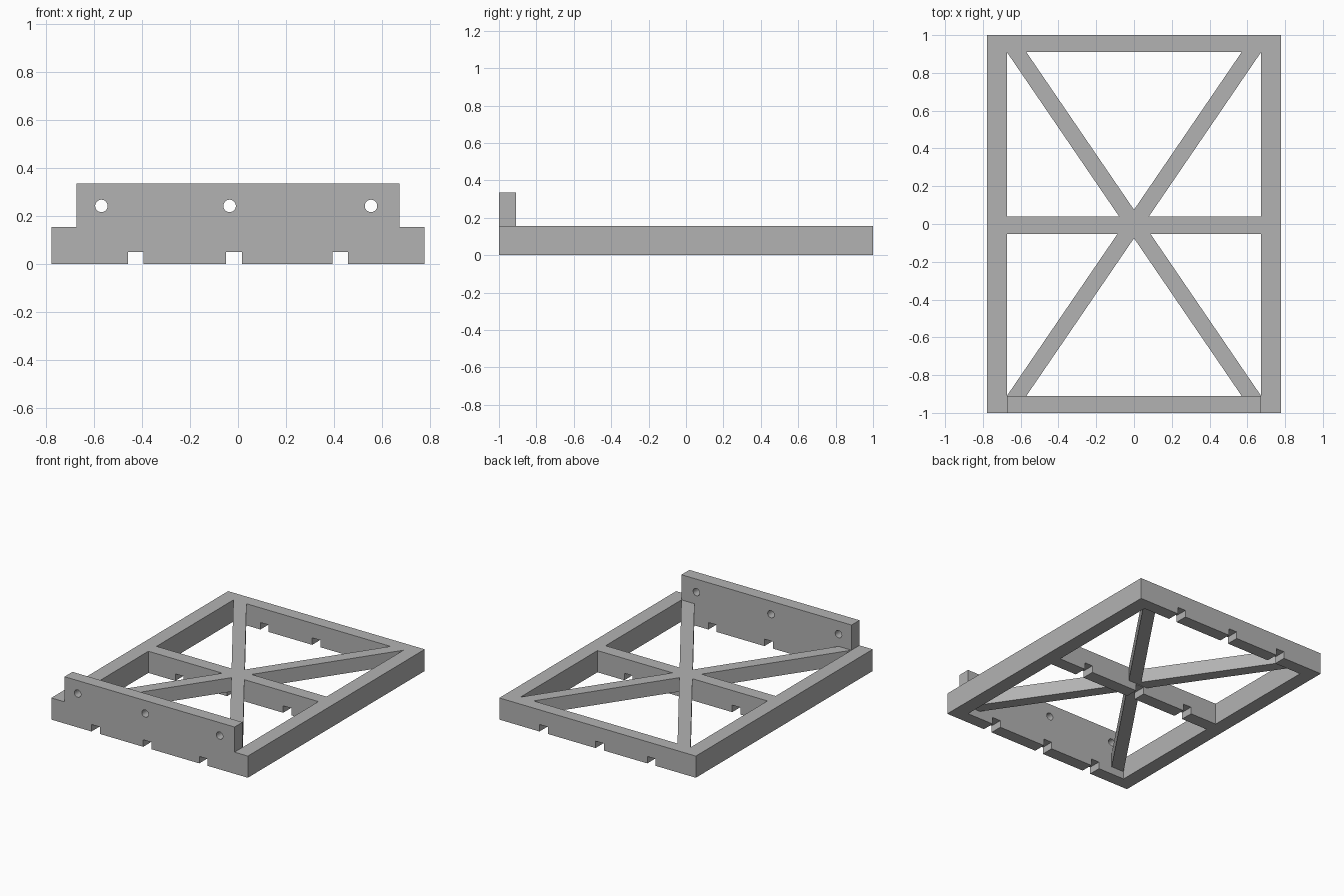
import bpy
import bmesh
from mathutils import Matrix

if "Cube" in bpy.data.objects:
    bpy.data.objects.remove(bpy.data.objects["Cube"], do_unlink=True)

grey = bpy.data.materials.new("plain grey")
grey.use_nodes = True
colour = (0.45, 0.45, 0.45, 1)
grey.diffuse_color = colour
grey.node_tree.nodes["Principled BSDF"].inputs["Base Color"].default_value = colour

OUT_X, IN_X = 0.778, 0.673      # outer and inner half widths
END_Y, IN_Y = 1.0, 0.91         # outer and inner half lengths
RAIL_Z, PLATE_Z = 0.155, 0.335
BRACE_Z, NOTCH_Z = 0.055, 0.05
NOTCHES = (-0.427, -0.017, 0.427)
HOLES = (-0.57, -0.035, 0.555)


def prism(name, points, offset):
    """Extrude a flat outline of 3D points along an offset."""
    bm = bmesh.new()
    face = bm.faces.new([bm.verts.new(p) for p in points])
    grown = bmesh.ops.extrude_face_region(bm, geom=[face])["geom"]
    bmesh.ops.translate(bm, vec=offset,
                        verts=[v for v in grown if isinstance(v, bmesh.types.BMVert)])
    bmesh.ops.recalc_face_normals(bm, faces=bm.faces)
    return finish(name, bm)


def finish(name, bm):
    mesh = bpy.data.meshes.new(name)
    bm.to_mesh(mesh)
    bm.free()
    mesh.materials.append(grey)
    obj = bpy.data.objects.new(name, mesh)
    bpy.context.collection.objects.link(obj)
    return obj


def notched_bar(name, y0, y1, top):
    """Cross bar with three square notches in its underside."""
    outline = [(IN_X, 0), (IN_X, top), (-IN_X, top), (-IN_X, 0)]
    for x in NOTCHES:
        a, b = x - 0.033, x + 0.033
        outline += [(a, 0), (a, NOTCH_Z), (b, NOTCH_Z), (b, 0)]
    return prism(name, [(x, y0, z) for x, z in outline], (0, y1 - y0, 0))


# Side rails
for side, s in (("left", 1), ("right", -1)):
    prism(side + "_rail",
          [(s * IN_X, -END_Y, 0), (s * OUT_X, -END_Y, 0),
           (s * OUT_X, -END_Y, RAIL_Z), (s * IN_X, -END_Y, RAIL_Z)],
          (0, 2 * END_Y, 0))

# Cross bars and raised front plate
notched_bar("back_bar", IN_Y, END_Y, RAIL_Z)
notched_bar("middle_bar", -0.052, 0.04, RAIL_Z)
plate = notched_bar("front_plate", -END_Y, -IN_Y, PLATE_Z)

# Round holes through the front plate
bm = bmesh.new()
for x in HOLES:
    place = Matrix.Translation((x, -0.955, 0.242)) @ Matrix.Rotation(1.5707963, 4, "X")
    bmesh.ops.create_cone(bm, cap_ends=True, segments=32, radius1=0.026,
                          radius2=0.026, depth=0.3, matrix=place)
cutter = finish("hole_cutter", bm)
cutter.hide_render = True
cut = plate.modifiers.new("holes", "BOOLEAN")
cut.operation = "DIFFERENCE"
cut.solver = "EXACT"
cut.object = cutter
bpy.context.view_layer.update()
depsgraph = bpy.context.evaluated_depsgraph_get()
result = bpy.data.meshes.new_from_object(plate.evaluated_get(depsgraph))
plate.modifiers.clear()
plate.data = result
bpy.data.objects.remove(cutter, do_unlink=True)

# Diagonal braces, raised clear of the notches
for name, s in (("brace_a", 1), ("brace_b", -1)):
    prism(name,
          [(-s * IN_X, IN_Y, BRACE_Z), (-s * 0.57, IN_Y, BRACE_Z),
           (s * IN_X, -IN_Y, BRACE_Z), (s * 0.57, -IN_Y, BRACE_Z)],
          (0, 0, RAIL_Z - BRACE_Z))
